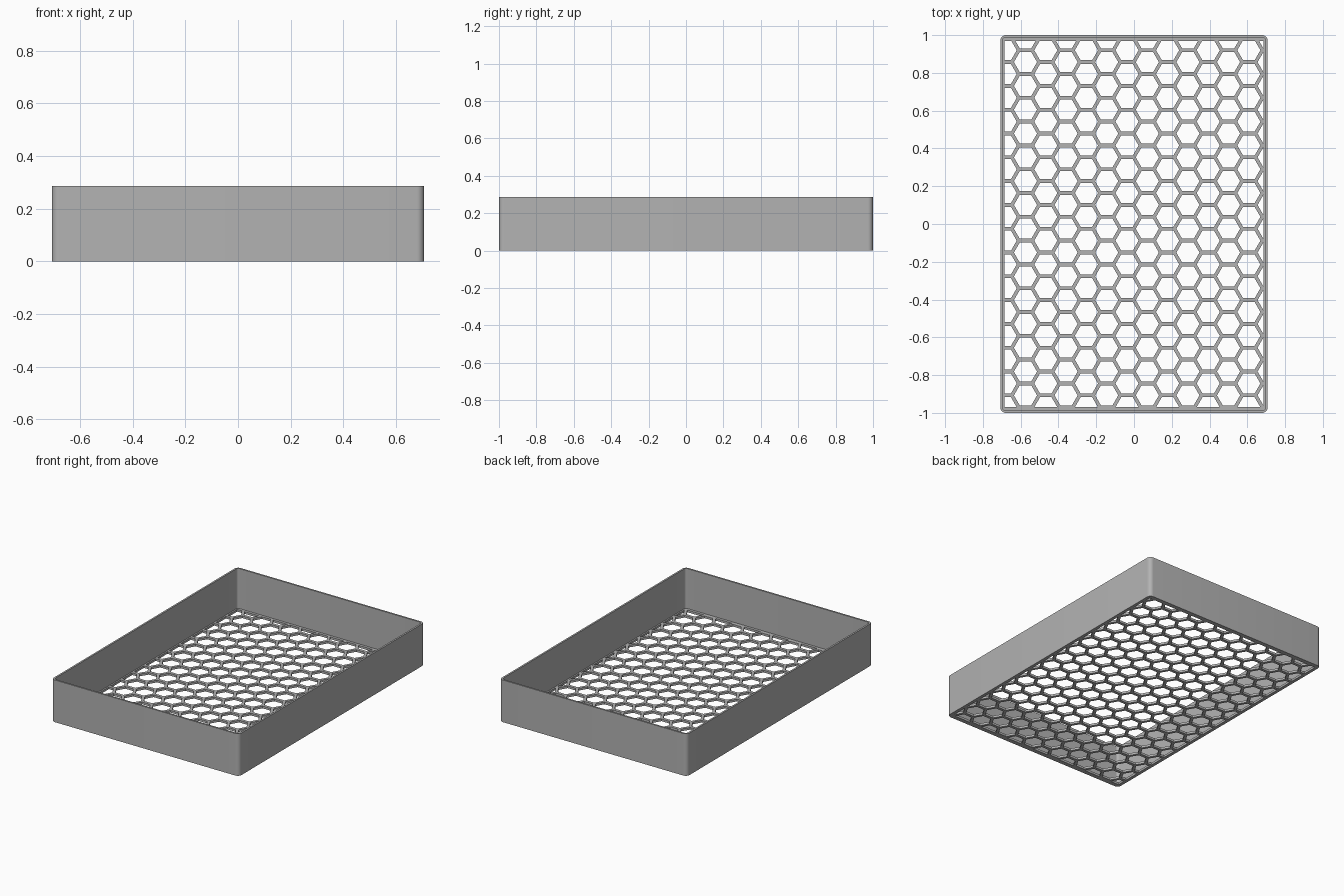
import bpy, bmesh
from math import sin, cos, pi, radians
from mathutils import Vector

cube = bpy.data.objects.get("Cube")
if cube:
    bpy.data.objects.remove(cube, do_unlink=True)

HALF_X, HALF_Y, HEIGHT = 0.707, 1.0, 0.287
WALL, FLOOR, RADIUS = 0.012, 0.015, 0.028
OPEN_X, OPEN_Y = 0.685, 0.97           # extent of the perforated area
STEP_X, STEP_Y, WEB = 0.1075, 0.126, 0.02

grey = bpy.data.materials.new("plain grey")
grey.use_nodes = True
grey.diffuse_color = (0.45, 0.45, 0.45, 1)
grey.node_tree.nodes["Principled BSDF"].inputs["Base Color"].default_value = (0.45, 0.45, 0.45, 1)


def make_object(name, bm):
    bmesh.ops.recalc_face_normals(bm, faces=bm.faces)
    mesh = bpy.data.meshes.new(name)
    bm.to_mesh(mesh)
    bm.free()
    mesh.materials.append(grey)
    obj = bpy.data.objects.new(name, mesh)
    bpy.context.collection.objects.link(obj)
    return obj


def rounded_rect(inset, segments=8):
    """Outline of the tray, moved inwards by inset."""
    r = RADIUS - inset
    pts = []
    for i, (sx, sy) in enumerate([(1, 1), (-1, 1), (-1, -1), (1, -1)]):
        for k in range(segments + 1):
            a = pi / 2 * (i + k / segments)
            pts.append((sx * (HALF_X - RADIUS) + r * cos(a),
                        sy * (HALF_Y - RADIUS) + r * sin(a)))
    return pts


def extrude_up(bm, height):
    res = bmesh.ops.extrude_face_region(bm, geom=bm.faces[:])
    verts = [g for g in res["geom"] if isinstance(g, bmesh.types.BMVert)]
    bmesh.ops.translate(bm, verts=verts, vec=(0, 0, height))


def select_only(obj):
    bpy.ops.object.select_all(action='DESELECT')
    obj.select_set(True)
    bpy.context.view_layer.objects.active = obj


# Thin rounded wall around the tray
bm = bmesh.new()
loops = [[bm.verts.new((x, y, 0)) for x, y in rounded_rect(d)] for d in (0, WALL)]
outer, inner = loops
for i in range(len(outer)):
    j = (i + 1) % len(outer)
    bm.faces.new((outer[i], outer[j], inner[j], inner[i]))
extrude_up(bm, HEIGHT)
wall = make_object("tray_wall", bm)
select_only(wall)
bpy.ops.object.shade_smooth_by_angle(angle=radians(30))

# Floor plate
bm = bmesh.new()
bm.faces.new([bm.verts.new((x, y, 0)) for x, y in rounded_rect(WALL)])
extrude_up(bm, FLOOR)
floor = make_object("honeycomb_floor", bm)

# Hexagonal hole cutter, trimmed to leave a plain rim
bm = bmesh.new()
hole_radius = (STEP_Y - WEB) / 2 / cos(pi / 6)
for col in range(14):
    for row in range(17):
        cx = -0.682 + col * STEP_X
        cy = -OPEN_Y + (row + 0.5 * (col % 2)) * STEP_Y
        bm.faces.new([bm.verts.new((cx + hole_radius * cos(k * pi / 3),
                                    cy + hole_radius * sin(k * pi / 3), -0.02))
                      for k in range(6)])
for normal, limit in ((Vector((1, 0, 0)), OPEN_X), (Vector((0, 1, 0)), OPEN_Y)):
    for side in (1, -1):
        bmesh.ops.bisect_plane(bm, geom=bm.verts[:] + bm.edges[:] + bm.faces[:],
                               plane_co=normal * side * limit, plane_no=normal * side,
                               clear_outer=True)
extrude_up(bm, FLOOR + 0.04)
cutter = make_object("hole_cutter", bm)
cutter.hide_render = True

# Punch the holes through the floor
cut = floor.modifiers.new("holes", 'BOOLEAN')
cut.operation = 'DIFFERENCE'
cut.solver = 'EXACT'
cut.object = cutter
select_only(floor)
bpy.ops.object.modifier_apply(modifier=cut.name)
bpy.data.objects.remove(cutter, do_unlink=True)
